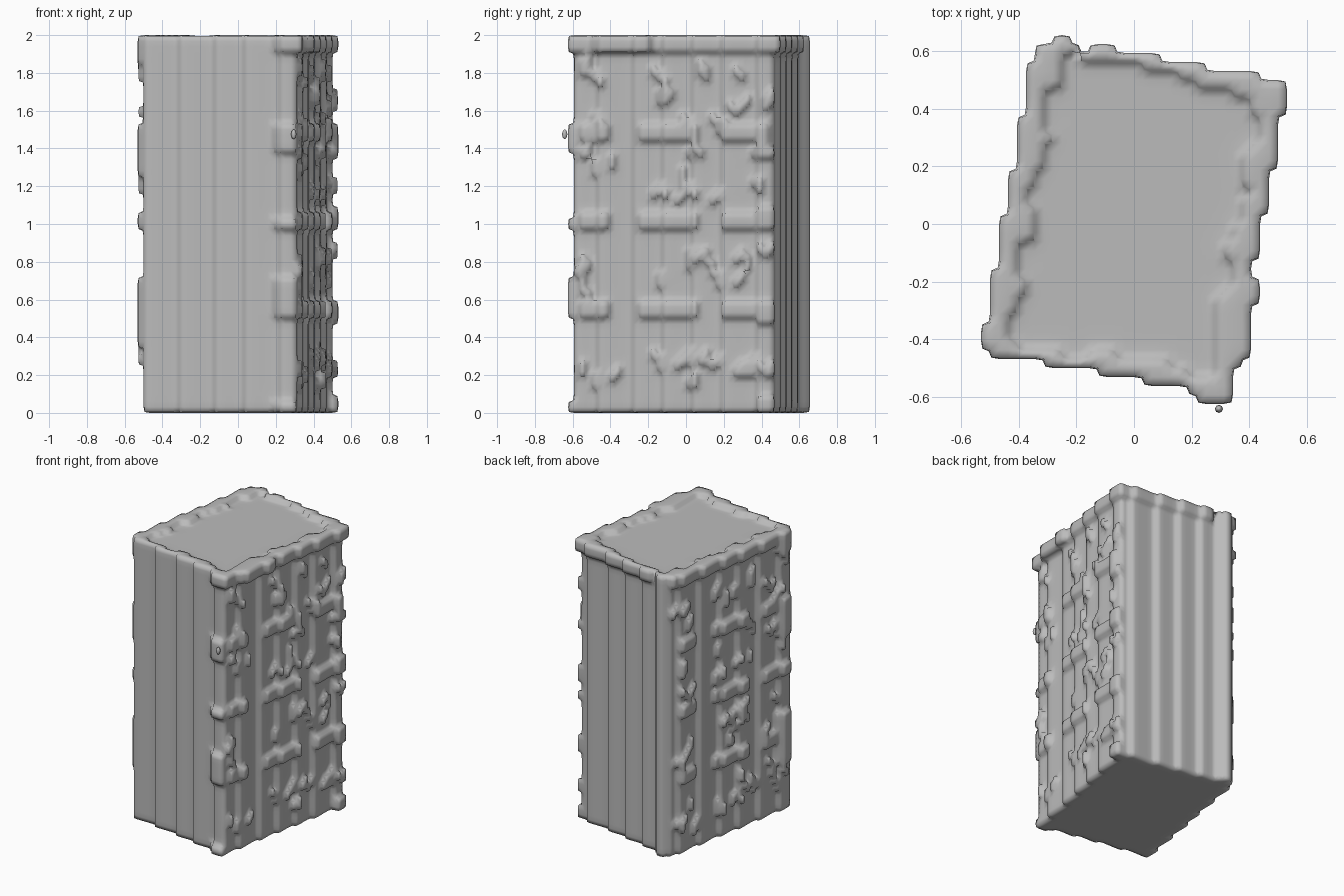
import bpy
import bmesh
import random

if "Cube" in bpy.data.objects:
    bpy.data.objects.remove(bpy.data.objects["Cube"], do_unlink=True)

random.seed(7)
CELL = 1 / 32
NX, NY, NZ = 36, 44, 64

grey = bpy.data.materials.new("concrete grey")
grey.use_nodes = True
colour = (0.5, 0.5, 0.5, 1)
grey.diffuse_color = colour
grey.node_tree.nodes["Principled BSDF"].inputs["Base Color"].default_value = colour


def centre(i, count):
    return (i + 0.5 - count / 2) * CELL


def band(relief, y0, y1, z0, z1, depth=1):
    """Raise a rectangle of wall cells outward."""
    for j in range(NY):
        for k in range(NZ):
            if y0 < centre(j, NY) < y1 and z0 < (k + 0.5) * CELL < z1:
                relief[j, k] = max(depth, relief.get((j, k), 0))


def wall_relief(flip):
    """Floor ledges in three bays, with worn balcony fragments between."""
    relief = {}
    for floor in (0.5, 0.97, 1.44):
        for y0, y1 in ((-0.56, -0.42), (-0.26, 0.07), (0.2, 0.45)):
            y0, y1 = sorted((flip * y0, flip * y1))
            band(relief, y0, y1, floor, floor + 0.09)
    for base in (0.1, 0.6, 1.06, 1.54):
        for bay in (-0.48, -0.1, 0.05, 0.3):
            for stroke in range(3):
                j = round((flip * bay + random.uniform(-0.1, 0.1)) / CELL) + NY // 2
                k = round((base + random.uniform(0, 0.3)) / CELL)
                for step in range(random.randint(2, 5)):
                    relief[j, k] = relief[j, k + 1] = 1
                    j += random.choice((0, 1))
                    k += random.choice((-1, 1))
    return relief


right_relief = wall_relief(1)
left_relief = wall_relief(-1)
# Corner strips on the left wall
for low, high in ((0.34, 0.72), (1.24, 1.54), (1.84, 2)):
    band(left_relief, -0.46, -0.3, low, high)
# Corner blocks on the right wall
for low, high in ((0, 0.1), (0.48, 0.58), (0.97, 1.1)):
    band(right_relief, 0.38, 0.47, low, high)
# Overhanging roof edge along both long walls, deeper near the front right
band(right_relief, -0.62, 0.5, 1.9, 2)
band(right_relief, -0.5, -0.2, 1.9, 2, 2)
band(left_relief, -0.46, 0.62, 1.9, 2)
# Heights where the front right corner swells forward
corner_lips = ((0, 0.06), (0.5, 0.72), (0.96, 1.02), (1.38, 1.53), (1.9, 2))


def filled(i, j, k):
    x, y, z = centre(i, NX), centre(j, NY), (k + 0.5) * CELL
    right = 0.415 + 0.19 * y - x
    left = x + 0.425 - 0.175 * y
    front = y + 0.54 + 0.175 * x
    back = 0.565 - 0.19 * x - y
    # Front corner lips, back corner rib and back roof lip
    if 0.2 < x < 0.33 and any(low < z < high for low, high in corner_lips):
        front += CELL
    if -0.29 < x < -0.2 or (z > 1.9 and x > -0.15):
        back += CELL
    if front < 0 or back < 0:
        return False
    if right + CELL * right_relief.get((j, k), 0) < 0:
        return False
    if left + CELL * left_relief.get((j, k), 0) < 0:
        return False
    # The top layer is an uneven parapet around a sunken roof
    if k == NZ - 1:
        ragged = CELL * ((i + j * 2) // 9 % 2)
        return min(right, left, front, back) < 0.045 + ragged
    return True


def finish(obj):
    obj.data.materials.append(grey)
    for face in obj.data.polygons:
        face.use_smooth = True


# Block: outer skin of the stepped solid, softened into one shell
cells = {(i, j, k) for i in range(NX) for j in range(NY) for k in range(NZ)
         if filled(i, j, k)}
bm = bmesh.new()
points = {}


def point(key):
    if key not in points:
        points[key] = bm.verts.new(((key[0] - NX / 2) * CELL,
                                    (key[1] - NY / 2) * CELL, key[2] * CELL))
    return points[key]


for cell in sorted(cells):
    for axis in range(3):
        for side in (0, 1):
            near = list(cell)
            near[axis] += 2 * side - 1
            if tuple(near) in cells:
                continue
            a, b = (axis + 1) % 3, (axis + 2) % 3
            loop = []
            for da, db in ((0, 0), (1, 0), (1, 1), (0, 1)):
                key = list(cell)
                key[axis] += side
                key[a] += da
                key[b] += db
                loop.append(point(tuple(key)))
            bm.faces.new(loop if side else loop[::-1])

for repeat in range(2):
    bmesh.ops.smooth_vert(bm, verts=bm.verts, factor=0.35,
                          use_axis_x=True, use_axis_y=True, use_axis_z=True)

mesh = bpy.data.meshes.new("tower_block")
bm.to_mesh(mesh)
bm.free()
block = bpy.data.objects.new("tower_block", mesh)
bpy.context.collection.objects.link(block)
finish(block)

# Loose chip just off the front corner
bpy.ops.mesh.primitive_uv_sphere_add(segments=8, ring_count=6, radius=1,
                                     location=(0.295, -0.642, 1.475))
chip = bpy.context.object
chip.name = "loose_chip"
chip.scale = (0.014, 0.014, 0.026)
finish(chip)
